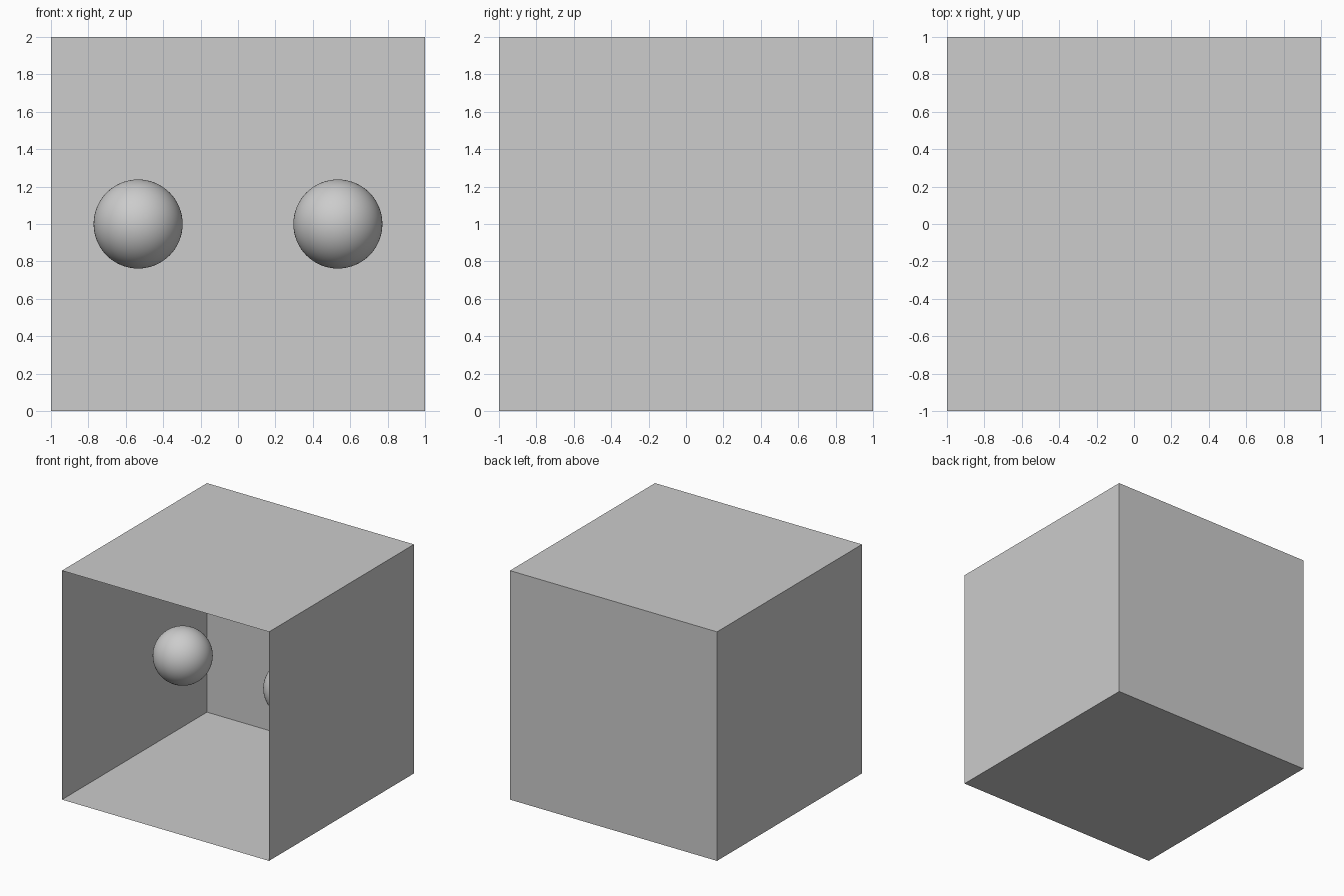
import bpy
import bmesh
from mathutils import Matrix

default = bpy.data.objects.get("Cube")
if default:
    bpy.data.objects.remove(default, do_unlink=True)

RADIUS = 0.238
OFFSET = 0.534

# Single plain grey
grey = bpy.data.materials.new("light_grey")
grey.use_nodes = True
colour = (0.604, 0.604, 0.604, 1)
grey.diffuse_color = colour
grey.node_tree.nodes["Principled BSDF"].inputs["Base Color"].default_value = colour


def add_object(name, bm, location):
    mesh = bpy.data.meshes.new(name)
    bm.to_mesh(mesh)
    bm.free()
    mesh.materials.append(grey)
    obj = bpy.data.objects.new(name, mesh)
    obj.location = location
    bpy.context.collection.objects.link(obj)
    return obj


# Thin-walled box, open at the front
bm = bmesh.new()
bmesh.ops.create_cube(bm, size=2)
front = [f for f in bm.faces if f.normal.y < -0.5]
bmesh.ops.delete(bm, geom=front, context='FACES_ONLY')
add_object("open_box", bm, (0, 0, 1))

# Pair of smooth balls floating inside
for side, x in (("left", OFFSET), ("right", -OFFSET)):
    bm = bmesh.new()
    bmesh.ops.create_uvsphere(bm, u_segments=64, v_segments=32, radius=RADIUS)
    for face in bm.faces:
        face.smooth = True
    add_object(side + "_ball", bm, (x, 0, 1))
